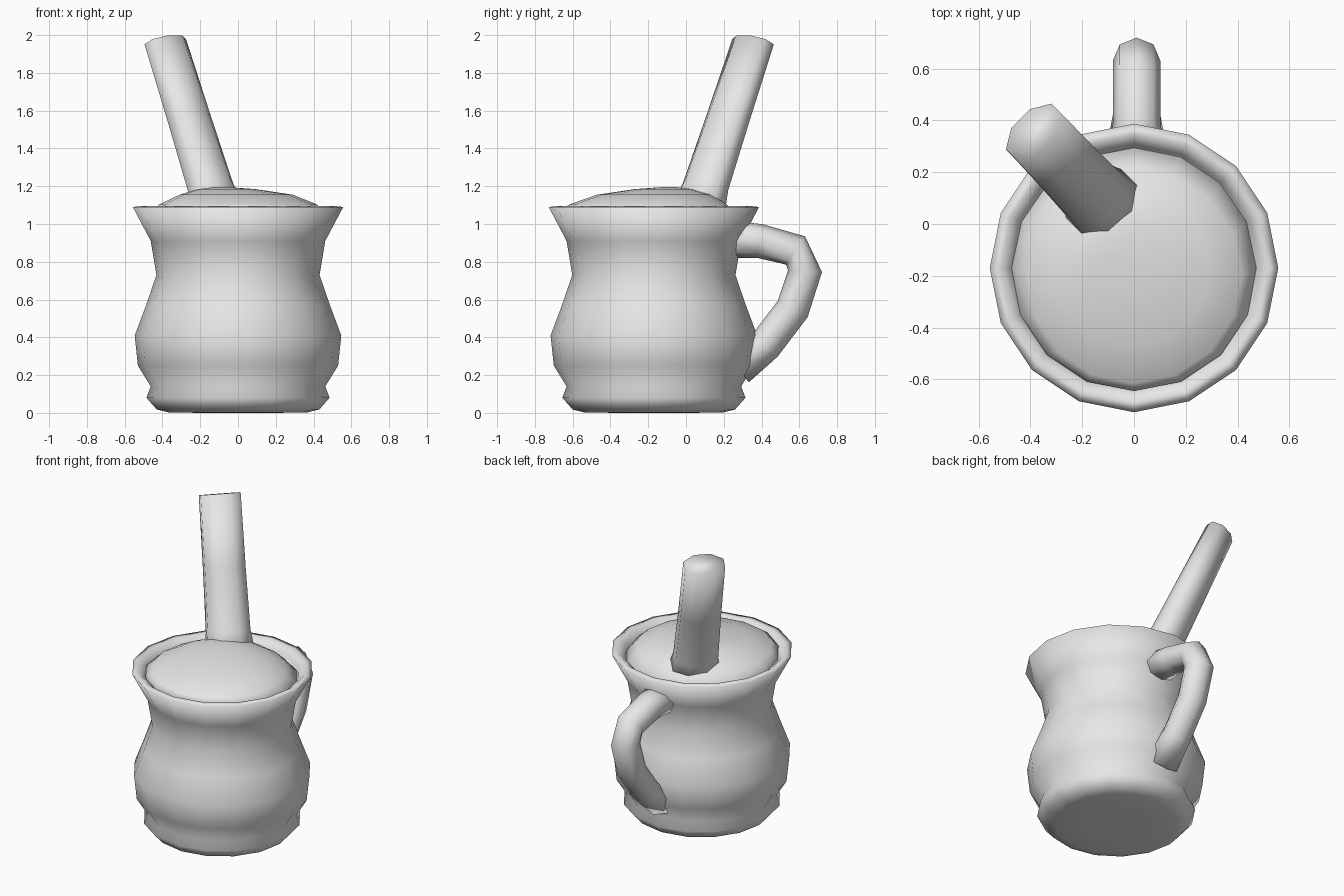
import bpy, bmesh, math
from mathutils import Vector

cube = bpy.data.objects.get("Cube")
if cube:
    bpy.data.objects.remove(cube, do_unlink=True)

grey = bpy.data.materials.new("plain_grey")
grey.use_nodes = True
grey.diffuse_color = (0.8, 0.8, 0.8, 1)
grey.node_tree.nodes["Principled BSDF"].inputs["Base Color"].default_value = (0.8, 0.8, 0.8, 1)


def ring(center, u, v, sides, phase=0.0):
    """Points of an ellipse with half axes u and v."""
    angles = [2 * math.pi * (i + phase) / sides for i in range(sides)]
    return [Vector(center) + math.cos(a) * u + math.sin(a) * v for a in angles]


def skin(name, rings):
    """Join successive rings into a closed, smooth surface."""
    bm = bmesh.new()
    loops = [[bm.verts.new(p) for p in r] for r in rings]
    n = len(loops[0])
    for a, b in zip(loops, loops[1:]):
        for i in range(n):
            j = (i + 1) % n
            bm.faces.new((a[i], a[j], b[j], b[i]))
    bm.faces.new(loops[0][::-1])
    bm.faces.new(loops[-1])
    bmesh.ops.recalc_face_normals(bm, faces=bm.faces)
    for f in bm.faces:
        f.smooth = True
    mesh = bpy.data.meshes.new(name)
    bm.to_mesh(mesh)
    bm.free()
    mesh.materials.append(grey)
    obj = bpy.data.objects.new(name, mesh)
    bpy.context.collection.objects.link(obj)
    return obj


X, Y, Z = Vector((1, 0, 0)), Vector((0, 1, 0)), Vector((0, 0, 1))
SIDES = 16
MUG_Y = -0.17


def disc(radius, z, x=0.0, y=MUG_Y, tilt=0.0):
    """Horizontal ring; tilt lowers its back edge."""
    return ring((x, y, z), X * radius, Y * radius - Z * tilt, SIDES)


# Mug body with its flared lip and the start of the inner wall
profile = [(0.2, 0), (0.37, 0.003), (0.43, 0.018), (0.485, 0.08), (0.462, 0.14),
           (0.53, 0.25), (0.547, 0.41), (0.487, 0.57), (0.432, 0.73),
           (0.462, 0.91), (0.557, 1.09), (0.515, 1.095), (0.475, 1.06), (0.45, 0.98)]
skin("mug_body", [disc(r, z) for r, z in profile])

# Domed filling, lower towards the back, crest off centre
skin("filling", [
    disc(0.45, 0.97),
    disc(0.475, 1.05, tilt=0.035),
    disc(0.415, 1.105, y=-0.2),
    disc(0.30, 1.155, x=-0.01, y=-0.17),
    disc(0.15, 1.185, x=-0.06, y=-0.12),
    disc(0.04, 1.195, x=-0.09, y=-0.09),
])

# Leaning flattened stick, with a slightly flared foot
foot, tip = Vector((-0.10, 0.055, 1.05)), Vector((-0.385, 0.355, 1.965))
axis = (tip - foot).normalized()
wide = (X + Y).normalized()
thin = axis.cross(wide).normalized()
stick = []
for t, w, d in [(0, 0.17, 0.14), (0.16, 0.143, 0.11), (0.55, 0.137, 0.10),
                (1, 0.135, 0.088)]:
    stick.append(ring(foot.lerp(tip, t), wide * w, thin * d, 8, 0.5))
skin("leaning_stick", stick)

# Handle: a tube swept through the middle plane
path = [Vector((0.01, y, z)) for y, z in
        [(0.22, 0.92), (0.39, 0.91), (0.58, 0.86), (0.63, 0.75),
         (0.565, 0.55), (0.42, 0.36), (0.27, 0.24)]]
handle = []
for i, p in enumerate(path):
    before, after = path[max(i - 1, 0)], path[min(i + 1, len(path) - 1)]
    side = (after - before).normalized().cross(X)
    end = i in (0, len(path) - 1)
    handle.append(ring(p, X * (0.12 if end else 0.092),
                       side * (0.10 if end else 0.09), 8))
skin("handle", handle)
